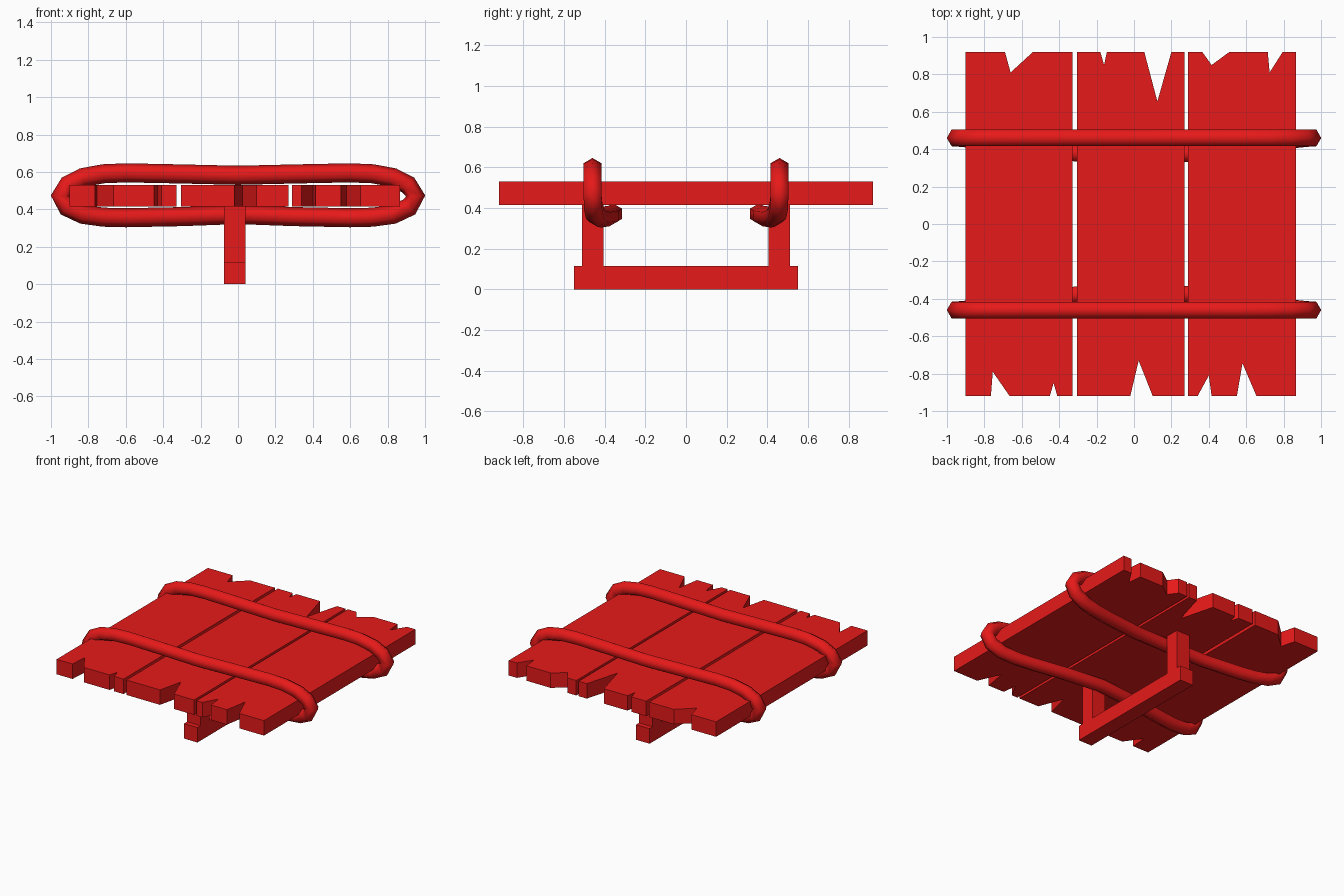
import bpy, bmesh, math
from mathutils import Vector

if "Cube" in bpy.data.objects:
    bpy.data.objects.remove(bpy.data.objects["Cube"])

red = bpy.data.materials.new("red")
red.diffuse_color = (0.8, 0.01, 0.01, 1)
red.use_nodes = True
red.node_tree.nodes["Principled BSDF"].inputs["Base Color"].default_value = red.diffuse_color


def finish(bm, name, smooth=False):
    bmesh.ops.recalc_face_normals(bm, faces=bm.faces)
    me = bpy.data.meshes.new(name)
    bm.to_mesh(me)
    bm.free()
    me.materials.append(red)
    for p in me.polygons:
        p.use_smooth = smooth
    ob = bpy.data.objects.new(name, me)
    bpy.context.collection.objects.link(ob)
    return ob


def box(name, x0, x1, y0, y1, z0, z1):
    bm = bmesh.new()
    bmesh.ops.create_cube(bm, size=1)
    for v in bm.verts:
        v.co = ((x0 + x1) / 2 + v.co.x * (x1 - x0),
                (y0 + y1) / 2 + v.co.y * (y1 - y0),
                (z0 + z1) / 2 + v.co.z * (z1 - z0))
    return finish(bm, name)


END = 0.92


def plank(name, x0, x1, front, back):
    """Board outline with V notches (start, tip x, tip y, stop) on both ends."""
    pts = [(x0, -END)]
    for a, tx, ty, b in front:
        pts += [(a, -END), (tx, ty), (b, -END)]
    pts += [(x1, -END), (x1, END)]
    for a, tx, ty, b in reversed(back):
        pts += [(b, END), (tx, ty), (a, END)]
    pts.append((x0, END))
    bm = bmesh.new()
    f = bm.faces.new([bm.verts.new((x, y, 0.415)) for x, y in pts])
    ext = bmesh.ops.extrude_face_region(bm, geom=[f], use_keep_orig=True)
    for v in ext["geom"]:
        if isinstance(v, bmesh.types.BMVert):
            v.co.z = 0.53
    return finish(bm, name)


# Three broken planks
plank("left_plank", -0.90, -0.33,
      [(-0.765, -0.755, -0.79, -0.665), (-0.45, -0.43, -0.85, -0.41)],
      [(-0.69, -0.66, 0.81, -0.54)])
plank("middle_plank", -0.305, 0.27,
      [(-0.02, 0.025, -0.73, 0.10)],
      [(-0.18, -0.16, 0.85, -0.145), (0.055, 0.125, 0.655, 0.20)])
plank("right_plank", 0.29, 0.865,
      [(0.34, 0.40, -0.81, 0.415), (0.55, 0.58, -0.745, 0.655)],
      [(0.365, 0.415, 0.85, 0.51), (0.715, 0.725, 0.81, 0.795)])

# Handle underneath
box("handle_bar", -0.075, 0.04, -0.55, 0.55, 0, 0.115)
for s, side in ((-1, "front"), (1, "back")):
    y0, y1 = sorted((s * 0.405, s * 0.512))
    box(side + "_handle_post", -0.075, 0.04, y0, y1, 0.115, 0.415)

# Half of the rope's centre line; the lower run bends inside the handle post
half = [(0, .46, .582), (.3, .46, .589), (.6, .46, .595), (.72, .46, .590),
        (.83, .46, .570), (.91, .46, .530), (.95, .46, .472), (.915, .457, .412),
        (.83, .448, .373), (.72, .434, .358), (.6, .417, .355), (.3, .377, .361),
        (0, .36, .372)]


def rope(name, side, radius=0.051, sides=6):
    path = half + [(-x, y, z) for x, y, z in half[-2:0:-1]]
    path = [Vector((x, side * y, z)) for x, y, z in path]
    n = len(path)
    bm = bmesh.new()
    rings = []
    for i, p in enumerate(path):
        t = (path[(i + 1) % n] - path[i - 1]).normalized()
        out = t.cross(Vector((0, 1, 0))).normalized()
        across = out.cross(t)
        angles = [2 * math.pi * k / sides for k in range(sides)]
        rings.append([bm.verts.new(p + radius * (math.cos(a) * out + math.sin(a) * across))
                      for a in angles])
    for i in range(n):
        a, b = rings[i], rings[(i + 1) % n]
        for k in range(sides):
            j = (k + 1) % sides
            bm.faces.new((a[k], a[j], b[j], b[k]))
    return finish(bm, name, smooth=True)


rope("front_rope", -1)
rope("back_rope", 1)
